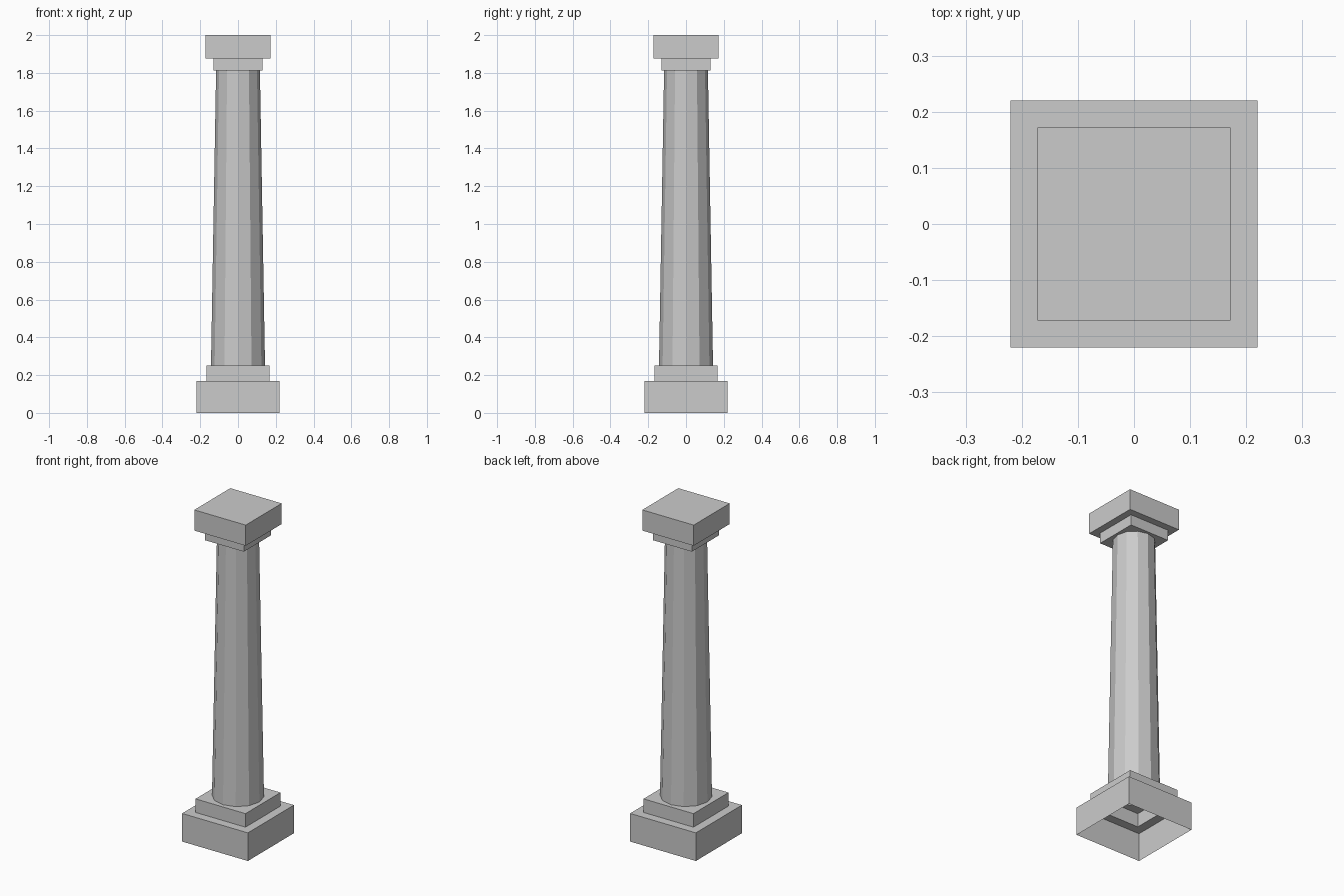
import bpy, bmesh
from math import cos, sin, tau

if "Cube" in bpy.data.objects:
    bpy.data.objects.remove(bpy.data.objects["Cube"])


def square(h, z):
    return [(-h, -h, z), (h, -h, z), (h, h, z), (-h, h, z)]


def ring(r, z, n=12):
    return [(r * cos(tau * i / n), r * sin(tau * i / n), z) for i in range(n)]


def shell(name, loops, cap_top=False):
    """Stack outlines into a hollow shell: walls between heights, flat ledges at one height."""
    bm = bmesh.new()
    prev = None
    for pts in loops:
        vs = [bm.verts.new(p) for p in pts]
        es = [bm.edges.new((vs[i - 1], vs[i])) for i in range(len(vs))]
        if prev:
            pv, pe = prev
            if abs(pv[0].co.z - vs[0].co.z) < 1e-5:
                bmesh.ops.triangle_fill(bm, edges=pe + es, use_beauty=True)
            else:
                for i in range(len(vs)):
                    bm.faces.new((pv[i - 1], pv[i], vs[i], vs[i - 1]))
        prev = (vs, es)
    if cap_top:
        bm.faces.new(prev[0])
    bmesh.ops.recalc_face_normals(bm, faces=bm.faces[:])
    me = bpy.data.meshes.new(name)
    bm.to_mesh(me)
    bm.free()
    ob = bpy.data.objects.new(name, me)
    bpy.context.collection.objects.link(ob)
    return ob


Z_PLINTH, Z_STEP, Z_SHAFT, Z_NECK = 0.17, 0.252, 1.812, 1.875
R_LOW, R_HIGH = 0.143, 0.116

# Square base, open underneath
shell("plinth", [square(0.22, 0), square(0.22, Z_PLINTH), square(0.167, Z_PLINTH)])
# Smaller step with a round opening for the shaft
shell("base_step", [square(0.167, Z_PLINTH), square(0.167, Z_STEP), ring(R_LOW, Z_STEP)])
# Tapered twelve-sided shaft
shell("shaft", [ring(R_LOW, Z_STEP), ring(R_HIGH, Z_SHAFT)])
# Necking block below the capital
shell("necking", [ring(R_HIGH, Z_SHAFT), square(0.13, Z_SHAFT), square(0.13, Z_NECK)])
# Capital slab
shell("capital", [square(0.13, Z_NECK), square(0.172, Z_NECK), square(0.172, 2.0)], cap_top=True)
